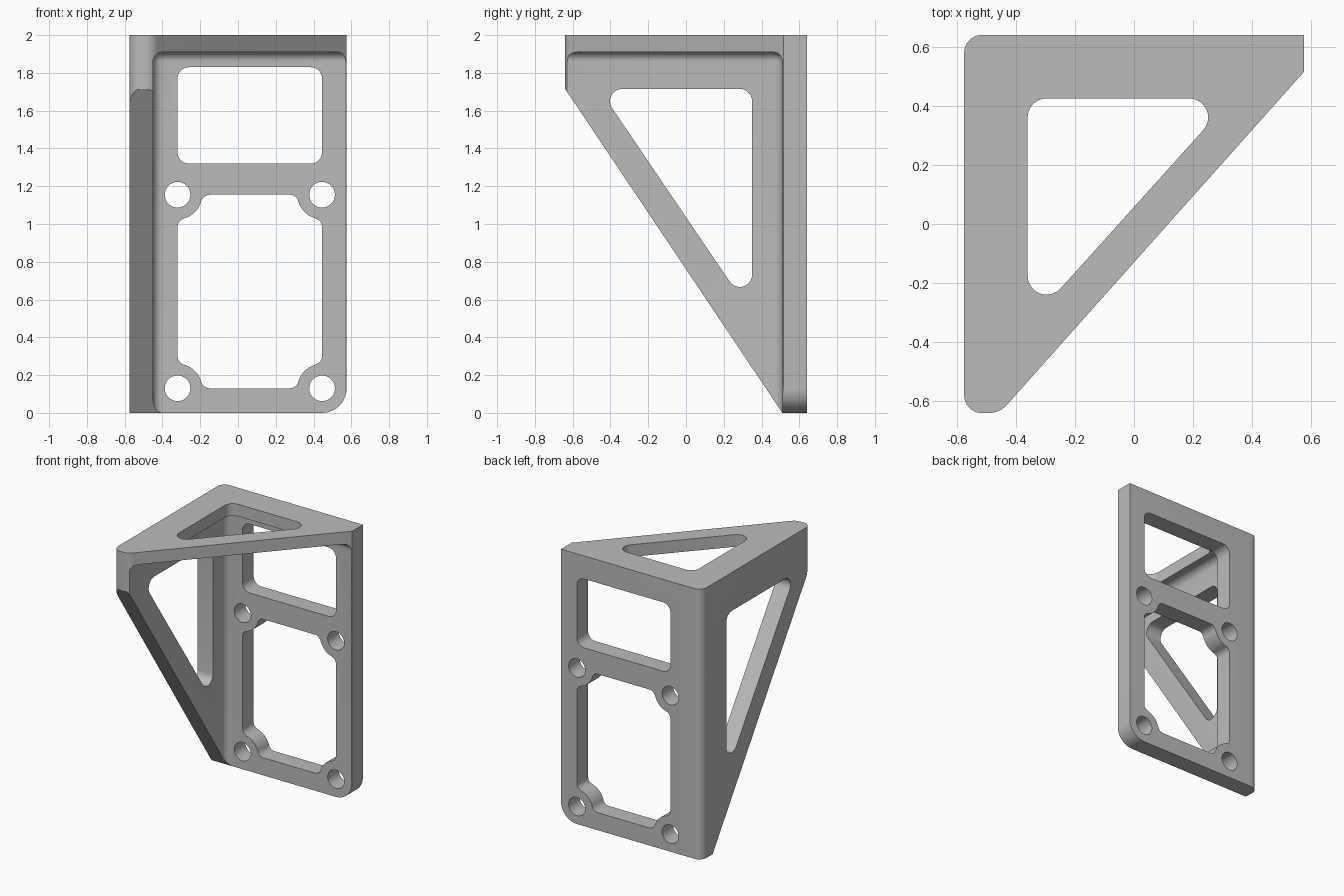
import bpy, bmesh, math
from mathutils import Vector

cube = bpy.data.objects.get("Cube")
if cube:
    bpy.data.objects.remove(cube, do_unlink=True)

grey = bpy.data.materials.new("matte grey")
grey.use_nodes = True
grey.diffuse_color = (0.5, 0.5, 0.5, 1)
grey.node_tree.nodes["Principled BSDF"].inputs["Base Color"].default_value = (0.5, 0.5, 0.5, 1)


def arc(centre, radius, start, end, steps=10):
    return [Vector((centre[0] + radius * math.cos(start + (end - start) * i / steps),
                    centre[1] + radius * math.sin(start + (end - start) * i / steps)))
            for i in range(steps + 1)]


def rounded(corners):
    """Polygon of (u, v, radius) corners, each rounded by its radius."""
    points = []
    for i, (u, v, r) in enumerate(corners):
        p = Vector((u, v))
        if r == 0:
            points.append(p)
            continue
        a = (Vector(corners[i - 1][:2]) - p).normalized()
        b = (Vector(corners[(i + 1) % len(corners)][:2]) - p).normalized()
        half = a.angle(b) / 2
        centre = p + (a + b).normalized() * (r / math.sin(half))
        start = p + a * (r / math.tan(half)) - centre
        end = p + b * (r / math.tan(half)) - centre
        t0 = math.atan2(start.y, start.x)
        turn = math.remainder(math.atan2(end.y, end.x) - t0, math.tau)
        points += arc(centre, r, t0, t0 + turn)
    return points


def prism(name, outline, axis, low, high):
    """Extrude an outline along an axis; u and v are the other two axes in order."""
    bm = bmesh.new()

    def place(p, w):
        return {"x": (w, p[0], p[1]), "y": (p[0], w, p[1]), "z": (p[0], p[1], w)}[axis]
    bottom = [bm.verts.new(place(p, low)) for p in outline]
    top = [bm.verts.new(place(p, high)) for p in outline]
    bm.faces.new(bottom)
    bm.faces.new(top)
    for i in range(len(outline)):
        bm.faces.new((bottom[i - 1], bottom[i], top[i], top[i - 1]))
    bmesh.ops.recalc_face_normals(bm, faces=bm.faces)
    return make_object(name, bm)


def make_object(name, bm):
    mesh = bpy.data.meshes.new(name)
    bm.to_mesh(mesh)
    bm.free()
    mesh.materials.append(grey)
    obj = bpy.data.objects.new(name, mesh)
    bpy.context.collection.objects.link(obj)
    return obj


def combine(target, tool, operation="DIFFERENCE"):
    mod = target.modifiers.new("cut", "BOOLEAN")
    mod.operation, mod.object, mod.solver = operation, tool, "EXACT"
    bpy.context.view_layer.update()
    graph = bpy.context.evaluated_depsgraph_get()
    mesh = bpy.data.meshes.new_from_object(target.evaluated_get(graph))
    target.modifiers.clear()
    target.data = mesh
    bpy.data.objects.remove(tool, do_unlink=True)


W, D, H = 0.575, 0.64, 2.0          # half width, half depth, height
INNER_X, INNER_Y, INNER_Z = -0.45, 0.51, 1.91

# Solid bracket block from its plan outline
bracket = prism("corner_bracket", rounded([
    (-W, D, 0.06), (W, D, 0), (W, 0.515, 0), (-0.455, -D, 0.08), (-W, -D, 0.06)]), "z", 0, H)

# Sloped side outline and rounded lower corner of the back plate
combine(bracket, prism("side_outline", [
    (-0.8, 2.1), (-0.8, 1.954), (INNER_Y, 0), (0.8, 0), (0.8, 2.1)], "x", -1, 1), "INTERSECT")
combine(bracket, prism("back_outline", rounded([
    (-0.8, 0, 0), (W, 0, 0.13), (W, 2.1, 0), (-0.8, 2.1, 0)]), "y", -1, 1), "INTERSECT")

# Inner space, with filleted edges where the three plates meet
bm = bmesh.new()
bmesh.ops.create_cube(bm, size=1)
low, high = Vector((INNER_X, -1, -0.5)), Vector((1.2, INNER_Y, INNER_Z))
for v in bm.verts:
    v.co = [low[i] if v.co[i] < 0 else high[i] for i in range(3)]


def on_walls(edge):
    mid = (edge.verts[0].co + edge.verts[1].co) / 2
    return sum((mid.x == low.x, mid.y == high.y, mid.z == high.z)) == 2


bmesh.ops.bevel(bm, geom=[e for e in bm.edges if on_walls(e)], offset=0.05,
                segments=8, profile=0.5, affect="EDGES")
combine(bracket, make_object("inner_space", bm))

# Triangular windows in the top and side plates
combine(bracket, prism("top_window", rounded([
    (-0.36, 0.425, 0.064), (0.331, 0.425, 0.064), (-0.36, -0.342, 0.064)]), "z", 1.7, 2.1))
combine(bracket, prism("side_window", rounded([
    (-0.46, 1.715, 0.065), (0.35, 1.715, 0.065), (0.35, 0.52, 0.065)]), "x", -0.8, -0.3))

# Upper window of the back plate
LEFT, RIGHT, LOW, HIGH = -0.32, 0.445, 0.13, 1.155
combine(bracket, prism("upper_window", rounded([
    (LEFT, 1.32, 0.06), (RIGHT, 1.32, 0.06), (RIGHT, 1.83, 0.06), (LEFT, 1.83, 0.06)]), "y", 0.4, 0.8))

# Lower window, whose corners curve round the screw bosses
boss, fillet = 0.13, 0.048
reach = math.sqrt(boss ** 2 + 2 * boss * fillet)
lean = math.atan2(reach, fillet)
corner = (arc((fillet, reach), fillet, math.pi, math.pi * 2 - (math.pi - lean), 6)
          + arc((0, 0), boss, lean, math.pi / 2 - lean, 10)[1:-1]
          + arc((reach, fillet), fillet, math.pi * 1.5 - lean, math.pi * 1.5, 6))
window = []
for x, z, sx, sz in ((LEFT, LOW, 1, 1), (RIGHT, LOW, -1, 1), (RIGHT, HIGH, -1, -1), (LEFT, HIGH, 1, -1)):
    points = [(x + sx * p.x, z + sz * p.y) for p in corner]
    window += points if sx * sz > 0 else points[::-1]
combine(bracket, prism("lower_window", window, "y", 0.4, 0.8))

# Screw holes
for x in (LEFT, RIGHT):
    for z in (LOW, HIGH):
        combine(bracket, prism("screw_hole", arc((x, z), 0.068, 0, math.tau, 32)[:-1], "y", 0.4, 0.8))

# Smooth rounded edges, keep the rest sharp
bpy.ops.object.select_all(action="DESELECT")
bracket.select_set(True)
bpy.context.view_layer.objects.active = bracket
bpy.ops.object.shade_smooth_by_angle(angle=math.radians(25))
